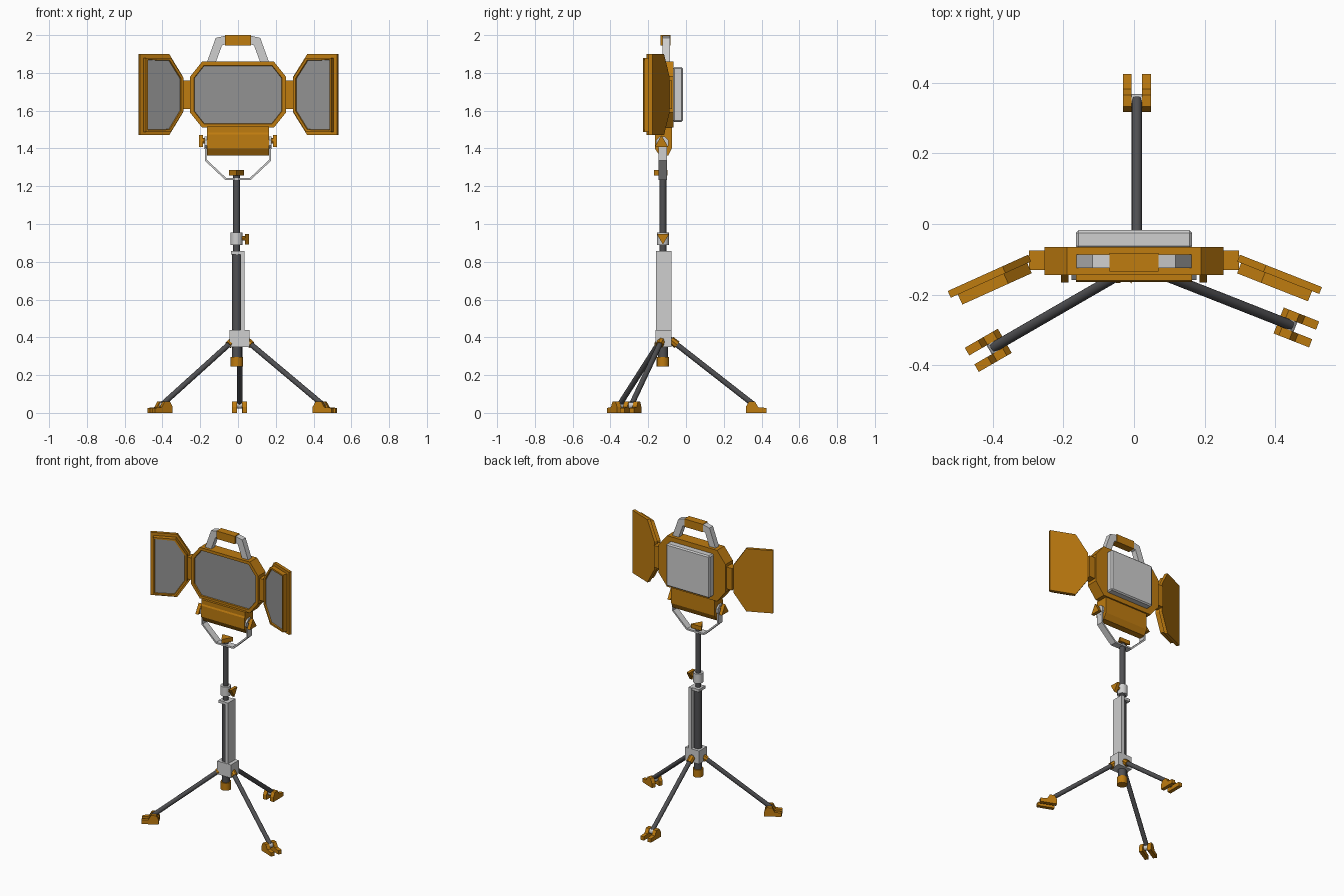
import bpy
import bmesh
from math import cos, sin, radians, pi
from mathutils import Vector, Matrix

cube = bpy.data.objects.get("Cube")
if cube:
    bpy.data.objects.remove(cube, do_unlink=True)


def material(name, rgb):
    m = bpy.data.materials.new(name)
    m.use_nodes = True
    m.diffuse_color = (*rgb, 1)
    m.node_tree.nodes["Principled BSDF"].inputs["Base Color"].default_value = (*rgb, 1)
    return m


ORANGE = material("orange", (0.52, 0.2, 0.005))
LIGHT = material("light grey", (0.62, 0.62, 0.62))
DARK = material("dark grey", (0.08, 0.08, 0.085))
GLASS = material("panel grey", (0.29, 0.29, 0.29))


def finish(name, bm, *mats):
    bmesh.ops.recalc_face_normals(bm, faces=bm.faces)
    me = bpy.data.meshes.new(name)
    bm.to_mesh(me)
    bm.free()
    for m in mats:
        me.materials.append(m)
    ob = bpy.data.objects.new(name, me)
    bpy.context.collection.objects.link(ob)
    return ob


def prism_mesh(pts, axis, lo, hi):
    """Extrude a 2D outline along one axis."""
    place = {"x": lambda p, d: (d, p[0], p[1]),
             "y": lambda p, d: (p[0], d, p[1]),
             "z": lambda p, d: (p[0], p[1], d)}[axis]
    bm = bmesh.new()
    a, b = ([bm.verts.new(place(p, d)) for p in pts] for d in (lo, hi))
    bm.faces.new(a)
    bm.faces.new(b)
    for i in range(len(pts)):
        j = (i + 1) % len(pts)
        bm.faces.new((a[i], a[j], b[j], b[i]))
    bmesh.ops.recalc_face_normals(bm, faces=bm.faces)
    return bm


def prism(name, pts, axis, lo, hi, mat):
    return finish(name, prism_mesh(pts, axis, lo, hi), mat)


def box(name, x, y, z, mat):
    return prism(name, [(x[0], y[0]), (x[1], y[0]), (x[1], y[1]), (x[0], y[1])],
                 "z", z[0], z[1], mat)


def screen(name, pts, back, front, rim, matrix=Matrix()):
    """Framed panel: the front face is inset, recessed and coloured."""
    bm = prism_mesh(pts, "y", back, front)
    face = min(bm.faces, key=lambda f: f.calc_center_median().y)
    bmesh.ops.inset_region(bm, faces=[face], thickness=rim)
    bmesh.ops.inset_region(bm, faces=[face], thickness=0.003, depth=-0.008)
    face.material_index = 1
    bm.transform(matrix)
    return finish(name, bm, ORANGE, GLASS)


def rod(name, p, q, r, mat, sides=16, r2=None):
    p, q = Vector(p), Vector(q)
    bm = bmesh.new()
    bmesh.ops.create_cone(bm, cap_ends=True, segments=sides, radius1=r,
                          radius2=r if r2 is None else r2, depth=(q - p).length)
    turn = (q - p).to_track_quat("Z", "Y").to_matrix().to_4x4()
    bm.transform(Matrix.Translation((p + q) / 2) @ turn)
    for f in bm.faces:
        f.smooth = len(f.verts) == 4 and sides > 8
    return finish(name, bm, mat)


def ring(cx, cy, r, n, start):
    return [(cx + r * cos(start + i * 2 * pi / n), cy + r * sin(start + i * 2 * pi / n))
            for i in range(n)]


def mirrored(half):
    return half + [(-x, z) for x, z in reversed(half)]


# Lamp head
head = mirrored([(0.19, 1.51), (0.254, 1.59), (0.254, 1.78), (0.19, 1.86)])
screen("lamp_head", head, -0.065, -0.144, 0.022)
back = box("back_box", (-0.165, 0.165), (-0.07, -0.017), (1.54, 1.83), LIGHT)
bev = back.modifiers.new("bevel", "BEVEL")
bev.width, bev.segments = 0.008, 1

# Side panels, hinged beside the head
plate = [(0, 1.59), (0, 1.78), (0.08, 1.9), (0.25, 1.9), (0.25, 1.47), (0.08, 1.47)]
frame = [(0.012, 1.595), (0.012, 1.775), (0.085, 1.88), (0.228, 1.88),
         (0.228, 1.487), (0.085, 1.487)]
for side, s, angle in (("left", 1, -21.5), ("right", -1, 24.3)):
    box(side + "_hinge", sorted((s * 0.25, s * 0.297)), (-0.13, -0.075), (1.61, 1.76), ORANGE)
    turn = Matrix.Translation((s * 0.3, -0.087, 0)) @ Matrix.Rotation(radians(angle), 4, "Z")
    prism(side + "_panel_back", [(s * u, z) for u, z in plate], "y", 0, -0.021,
          ORANGE).data.transform(turn)
    screen(side + "_panel", [(s * u, z) for u, z in frame], -0.02, -0.052, 0.014, turn)

# Carry handle
prism("handle", mirrored([(0.165, 1.855), (0.118, 1.985), (0.07, 1.996)])
      + [(-0.118, 1.855), (-0.085, 1.945), (-0.068, 1.952),
         (0.068, 1.952), (0.085, 1.945), (0.118, 1.855)], "y", -0.124, -0.086, LIGHT)
box("handle_grip", (-0.07, 0.07), (-0.134, -0.082), (1.946, 2.0), ORANGE)

# Tilting housing under the head
housing = [(-0.16, 1.515), (-0.16, 1.485), (-0.165, 1.475), (-0.165, 1.4), (-0.14, 1.362),
           (-0.095, 1.362), (-0.075, 1.4), (-0.075, 1.515)]
prism("tilt_housing", housing, "x", -0.165, 0.165, ORANGE)

# Yoke with its pivot plates and knobs
yoke = mirrored([(0.176, 1.42), (0.176, 1.336), (0.066, 1.232)])
yoke += [(-0.166, 1.42), (-0.166, 1.341), (-0.062, 1.243),
         (0.062, 1.243), (0.166, 1.341), (0.166, 1.42)]
prism("yoke", yoke, "y", -0.146, -0.1, LIGHT)
for side, s in (("left", 1), ("right", -1)):
    prism(side + "_yoke_plate", ring(-0.125, 1.43, 0.036, 8, pi / 8), "x",
          s * 0.165, s * 0.177, LIGHT)
    rod(side + "_tilt_shaft", (s * 0.17, -0.13, 1.44), (s * 0.19, -0.13, 1.44), 0.014, ORANGE, 8)
    prism(side + "_tilt_knob", ring(-0.13, 1.428, 0.042, 3, pi / 2), "x",
          s * 0.185, s * 0.207, ORANGE)

# Centre column
CX, CY = -0.008, -0.122
prism("yoke_knob", ring(CX, CY, 0.047, 3, -pi / 2), "z", 1.257, 1.285, ORANGE)
rod("upper_pole", (CX, CY, 0.4), (CX, CY, 1.258), 0.018, DARK)
rod("clamp_collar", (CX, CY, 0.89), (CX, CY, 0.955), 0.032, LIGHT)
rod("clamp_shaft", (0.01, CY, 0.925), (0.04, CY, 0.925), 0.012, ORANGE, 8)
prism("clamp_knob", ring(CY, 0.929, 0.038, 3, -pi / 2), "x", 0.037, 0.058, ORANGE)
rod("lower_pole", (CX + 0.002, CY, 0.28), (CX + 0.002, CY, 0.845), 0.026, DARK)
box("sleeve_plate", (0.013, 0.035), (-0.16, -0.077), (0.4, 0.857), LIGHT)
box("sleeve_cap", (-0.038, 0.03), (-0.155, -0.085), (0.838, 0.857), LIGHT)
box("leg_block", (-0.045, 0.06), (-0.162, -0.077), (0.35, 0.44), LIGHT)
rod("bottom_cap", (CX + 0.002, CY, 0.246), (CX + 0.002, CY, 0.297), 0.033, ORANGE)

# Legs and forked feet, built along x and turned about the block
foot = [(0.432, 0.005), (0.54, 0.005), (0.54, 0.026), (0.497, 0.03),
        (0.48, 0.06), (0.448, 0.06), (0.432, 0.032)]
for label, angle in (("back", 90), ("left", -21.5), ("right", 210)):
    turn = Matrix.Translation((0.008, -0.115, 0)) @ Matrix.Rotation(radians(angle), 4, "Z")
    parts = [rod(label + "_leg", (0.03, 0, 0.39), (0.468, 0, 0.048), 0.0145, DARK),
             rod(label + "_leg_socket", (0.035, 0, 0.386), (0.068, 0, 0.36), 0.021, ORANGE, 8),
             rod(label + "_foot_pin", (0.465, -0.03, 0.04), (0.465, 0.03, 0.04), 0.018, LIGHT)]
    for n, y in (("inner", -0.027), ("outer", 0.027)):
        parts.append(prism(f"{label}_foot_{n}", foot, "y", y - 0.0125, y + 0.0125, ORANGE))
    for ob in parts:
        ob.data.transform(turn)

# Settle the model on the ground
for ob in bpy.context.collection.objects:
    if ob.name.find("_foot_") > 0 and ob.name.endswith(("inner", "outer")):
        for v in ob.data.vertices:
            if v.co.z < 0.01:
                v.co.z = 0
